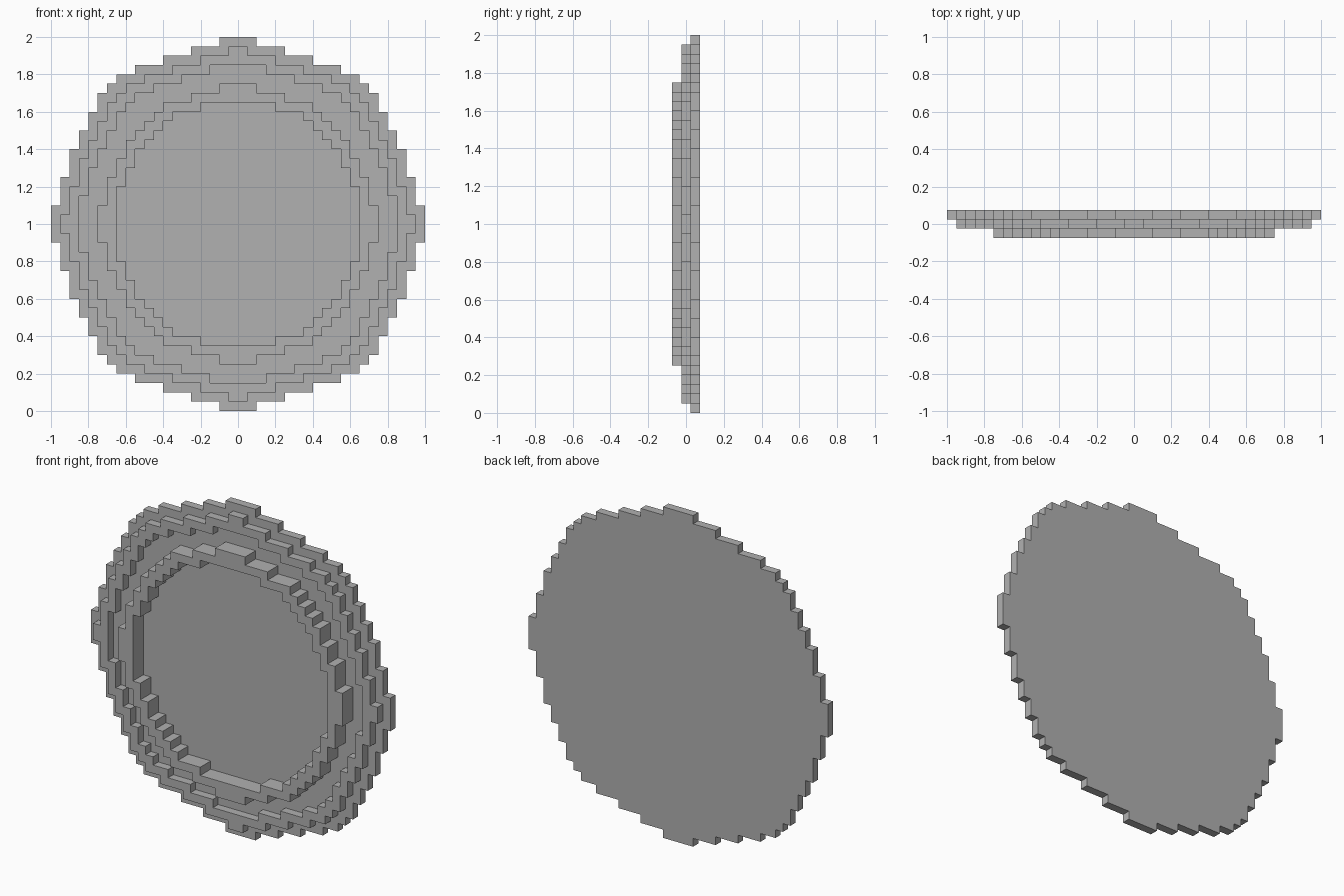
import bpy
import bmesh
from mathutils import Vector

CELL = 0.05      # edge length of one block
CENTRE_Z = 1.0   # height of the disc centre

if "Cube" in bpy.data.objects:
    bpy.data.objects.remove(bpy.data.objects["Cube"], do_unlink=True)

# Half widths in blocks, row by row from the middle to the top
BASE_ROWS = [20] * 2 + [19] * 3 + [18] * 3 + [17] * 2 + [16] * 2 + [15] * 2 + [14, 13, 11, 8, 5, 2]
RIM_OUTER = [width - 1 for width in BASE_ROWS[1:]]   # one block inside the base
RIM_INNER = [17] * 3 + [16] * 3 + [15] * 2 + [14] * 2 + [13] * 2 + [12, 11, 9, 6, 3]
RING_OUTER = [15] * 2 + [14] * 3 + [13] * 2 + [12] * 2 + [11, 10, 9, 8, 5, 2]
RING_INNER = [13] * 4 + [12] * 2 + [11] * 2 + [10, 9, 8, 7, 4]


def stepped_outline(rows):
    """Corner points of a stepped disc, mirrored from one quarter."""
    quarter = []
    for k, width in enumerate(rows):
        following = rows[k + 1] if k + 1 < len(rows) else None
        if following != width:
            quarter.append((width, k + 1))
            if following is not None:
                quarter.append((following, k + 1))
    upper = quarter + [(-x, z) for x, z in reversed(quarter)]
    return upper + [(x, -z) for x, z in reversed(upper)]


def stepped_plate(name, outlines, front, back, material):
    """Fill the area between the outlines and extrude it from back to front."""
    bm = bmesh.new()
    edges = []
    for rows in outlines:
        verts = [bm.verts.new((x * CELL, back, z * CELL + CENTRE_Z))
                 for x, z in stepped_outline(rows)]
        edges += [bm.edges.new((a, b)) for a, b in zip(verts, verts[1:] + verts[:1])]
    bmesh.ops.triangle_fill(bm, use_beauty=True, edges=edges, normal=Vector((0, 1, 0)))
    result = bmesh.ops.extrude_face_region(bm, geom=bm.faces[:], use_keep_orig=True)
    moved = [v for v in result["geom"] if isinstance(v, bmesh.types.BMVert)]
    bmesh.ops.translate(bm, verts=moved, vec=(0, front - back, 0))
    bmesh.ops.recalc_face_normals(bm, faces=bm.faces[:])
    bmesh.ops.dissolve_limit(bm, angle_limit=0.01, verts=bm.verts[:], edges=bm.edges[:])
    mesh = bpy.data.meshes.new(name)
    bm.to_mesh(mesh)
    bm.free()
    mesh.materials.append(material)
    plate = bpy.data.objects.new(name, mesh)
    bpy.context.collection.objects.link(plate)
    return plate


# Plain grey material
grey = bpy.data.materials.new("plain_grey")
grey.use_nodes = True
grey_value = (0.44, 0.44, 0.44, 1)
grey.diffuse_color = grey_value
grey.node_tree.nodes["Principled BSDF"].inputs["Base Color"].default_value = grey_value

# Full disc at the back, low rim near the edge, tall ring around the centre
stepped_plate("base_disc", [BASE_ROWS], 0.025, 0.075, grey)
stepped_plate("outer_rim", [RIM_OUTER, RIM_INNER], -0.025, 0.025, grey)
stepped_plate("inner_ring", [RING_OUTER, RING_INNER], -0.075, 0.025, grey)
